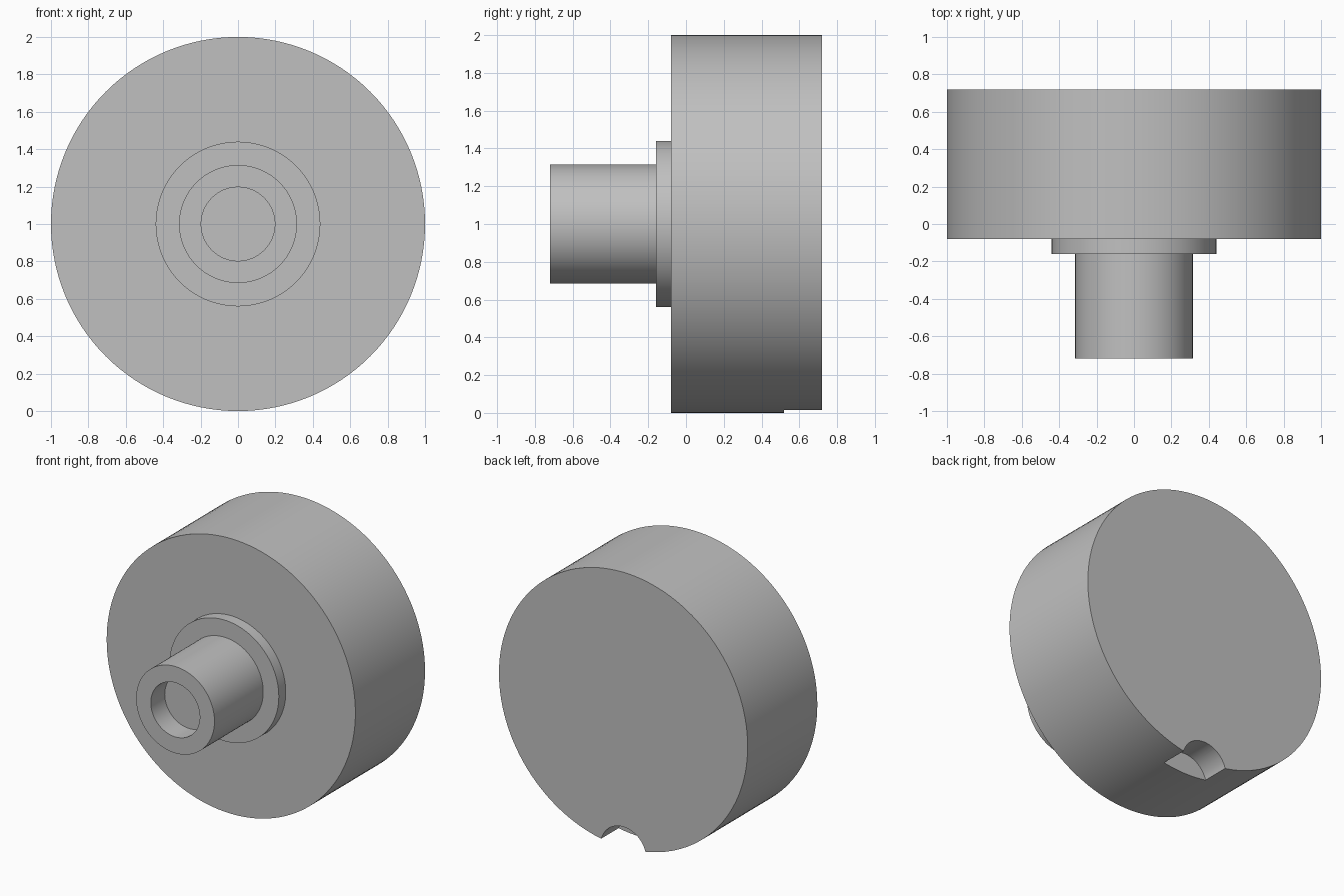
import bpy
import bmesh
from math import radians, tau
from mathutils import Matrix, Vector

if "Cube" in bpy.data.objects:
    bpy.data.objects.remove(bpy.data.objects["Cube"], do_unlink=True)

SEGMENTS = 128
CENTRE_Z = 1.0

# Plain grey material
grey = bpy.data.materials.new("light grey")
grey.use_nodes = True
colour = (0.53, 0.53, 0.53, 1)
grey.diffuse_color = colour
grey.node_tree.nodes["Principled BSDF"].inputs["Base Color"].default_value = colour


def add_object(name, bm):
    bmesh.ops.recalc_face_normals(bm, faces=bm.faces)
    mesh = bpy.data.meshes.new(name)
    bm.to_mesh(mesh)
    bm.free()
    mesh.materials.append(grey)
    obj = bpy.data.objects.new(name, mesh)
    bpy.context.collection.objects.link(obj)
    return obj


def lathe(name, profile):
    """Turn (radius, y) points about the horizontal y axis."""
    bm = bmesh.new()
    verts = [bm.verts.new((r, y, CENTRE_Z)) for r, y in profile]
    edges = [bm.edges.new(pair) for pair in zip(verts, verts[1:])]
    bmesh.ops.spin(bm, geom=verts + edges, cent=(0, 0, CENTRE_Z), axis=(0, 1, 0),
                   angle=tau, steps=SEGMENTS)
    bmesh.ops.remove_doubles(bm, verts=bm.verts, dist=0.0005)
    return add_object(name, bm)


# Drum with collar and bored spigot, turned as one solid
drum = lathe("stepped_drum", [
    (0, -0.56), (0.197, -0.56), (0.197, -0.72),   # blind bore
    (0.315, -0.72), (0.315, -0.16),               # spigot
    (0.44, -0.16), (0.44, -0.08),                 # collar
    (1, -0.08), (1, 0.72), (0, 0.72),             # drum
])

# Round notch in the lower rear rim
bm = bmesh.new()
bmesh.ops.create_cone(
    bm, cap_ends=True, segments=64, radius1=0.185, radius2=0.185, depth=0.4,
    matrix=Matrix.Translation(Vector((0, 0.72, -0.035))) @ Matrix.Rotation(radians(90), 4, "X"))
cutter = add_object("notch_cutter", bm)
cutter.hide_render = True

cut = drum.modifiers.new("notch", "BOOLEAN")
cut.operation = "DIFFERENCE"
cut.solver = "EXACT"
cut.object = cutter

bpy.ops.object.select_all(action="DESELECT")
bpy.context.view_layer.objects.active = drum
drum.select_set(True)
bpy.ops.object.modifier_apply(modifier=cut.name)
bpy.data.objects.remove(cutter, do_unlink=True)
bpy.ops.object.shade_smooth_by_angle(angle=radians(30))
